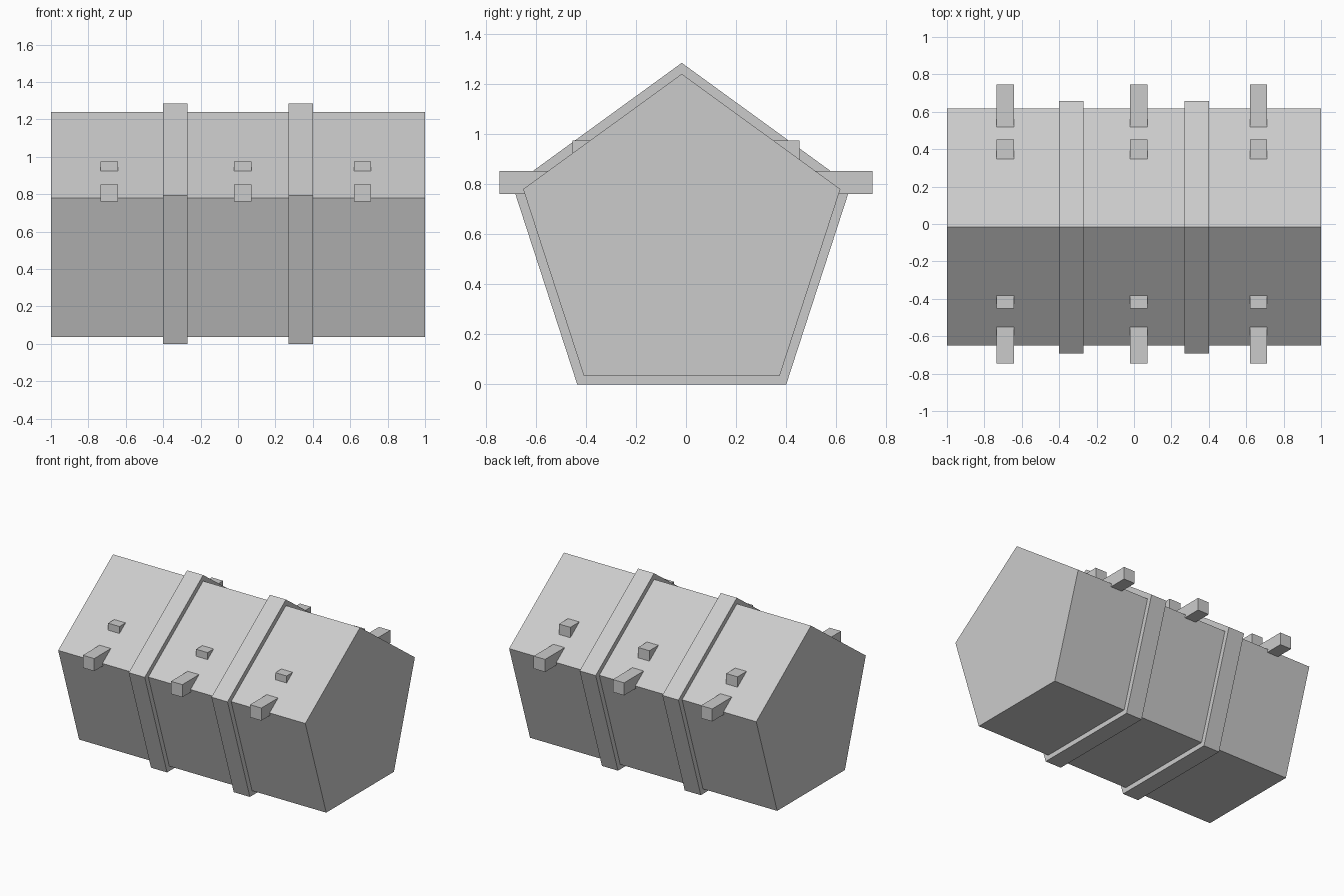
import bpy, bmesh
from math import sin, cos, tau

if "Cube" in bpy.data.objects:
    bpy.data.objects.remove(bpy.data.objects["Cube"])

CY, CZ = -0.017, 0.5745  # axis of the pentagonal hall


def make_object(name, bm):
    bmesh.ops.recalc_face_normals(bm, faces=bm.faces)
    mesh = bpy.data.meshes.new(name)
    bm.to_mesh(mesh)
    bm.free()
    obj = bpy.data.objects.new(name, mesh)
    bpy.context.collection.objects.link(obj)
    return obj


def pentagon_prism(name, radius, x0, x1):
    bm = bmesh.new()
    verts = [bm.verts.new((x0, CY + radius * sin(tau * i / 5), CZ + radius * cos(tau * i / 5)))
             for i in range(5)]
    face = bm.faces.new(verts)
    ext = bmesh.ops.extrude_face_region(bm, geom=[face], use_keep_orig=True)
    moved = [g for g in ext["geom"] if isinstance(g, bmesh.types.BMVert)]
    bmesh.ops.translate(bm, verts=moved, vec=(x1 - x0, 0, 0))
    return make_object(name, bm)


def box(name, center, size):
    bm = bmesh.new()
    bmesh.ops.create_cube(bm, size=1)
    bmesh.ops.scale(bm, verts=bm.verts, vec=size)
    bmesh.ops.translate(bm, verts=bm.verts, vec=center)
    return make_object(name, bm)


# Main five-sided body
pentagon_prism("hall_body", 0.666, -1.0, 1.0)

# Two raised bands wrapped around the body
pentagon_prism("band_left", 0.71, -0.40, -0.27)
pentagon_prism("band_right", 0.71, 0.27, 0.40)

# Cross beams poking out through both roof slopes
for i, x in enumerate((-0.688, 0.025, 0.665)):
    box(f"eave_beam_{i + 1}", (x, 0, 0.806), (0.092, 1.49, 0.092))
    box(f"roof_beam_{i + 1}", (x, 0, 0.929), (0.092, 0.906, 0.092))
